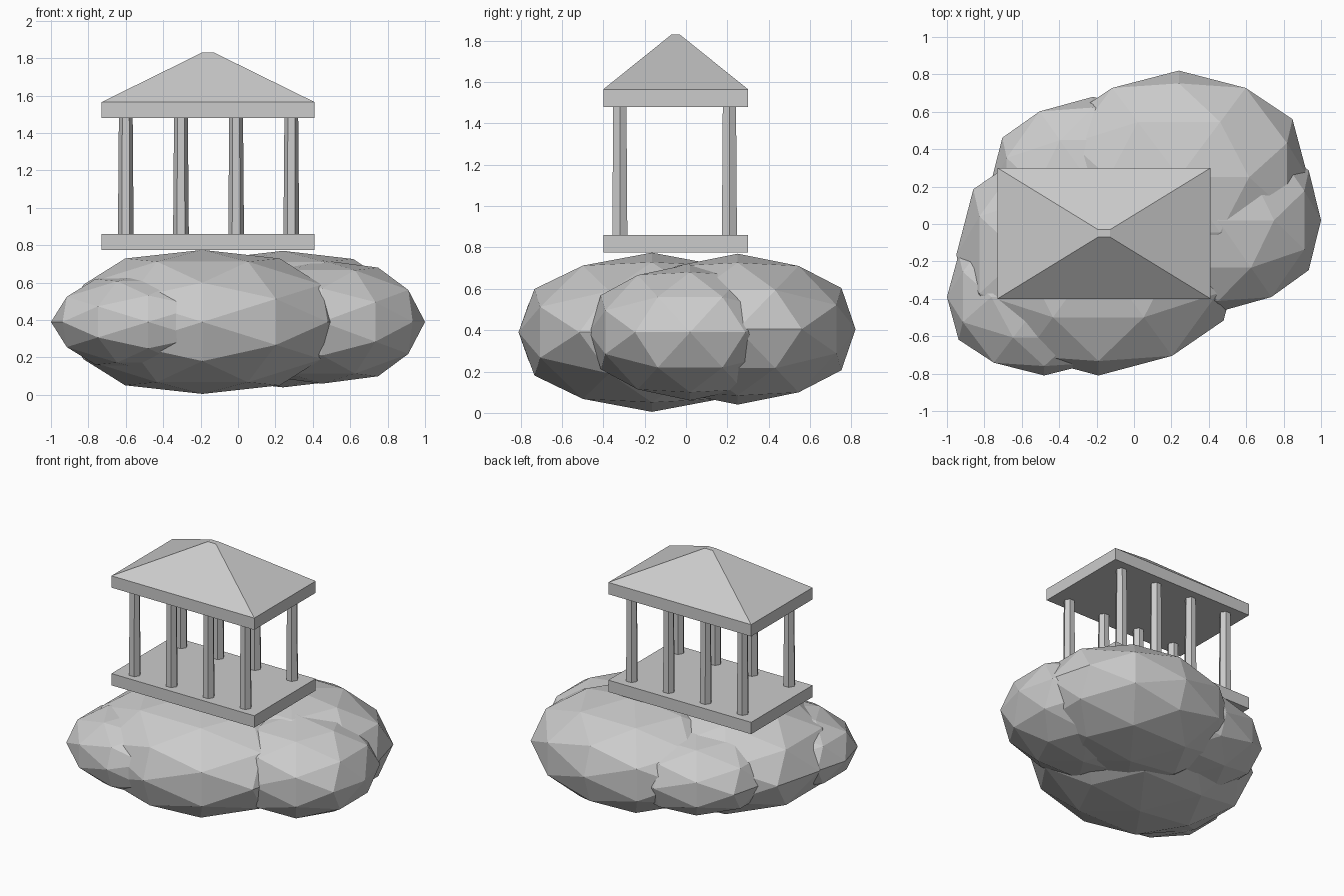
import bpy, bmesh
from math import pi, sqrt
from itertools import product
from mathutils import Matrix, Vector

old = bpy.data.objects.get("Cube")
if old:
    bpy.data.objects.remove(old, do_unlink=True)

stone = bpy.data.materials.new("pale_grey")
stone.use_nodes = True
GREY = (0.6, 0.6, 0.6, 1)
stone.diffuse_color = GREY
stone.node_tree.nodes["Principled BSDF"].inputs["Base Color"].default_value = GREY


def finish(name, bm):
    bmesh.ops.recalc_face_normals(bm, faces=bm.faces)
    mesh = bpy.data.meshes.new(name)
    bm.to_mesh(mesh)
    bm.free()
    mesh.materials.append(stone)
    obj = bpy.data.objects.new(name, mesh)
    bpy.context.collection.objects.link(obj)
    return obj


def frustum(name, sides, center, z0, z1, size0, size1, turn):
    """Upright tapered prism; sizes are (x, y) circumradii at bottom and top."""
    bm = bmesh.new()
    bmesh.ops.create_cone(bm, cap_ends=True, segments=sides, radius1=1, radius2=1,
                          depth=2, matrix=Matrix.Rotation(turn, 4, "Z"))
    for v in bm.verts:
        low = v.co.z < 0
        sx, sy = size0 if low else size1
        v.co = (center[0] + v.co.x * sx, center[1] + v.co.y * sy, z0 if low else z1)
    return finish(name, bm)


def boulder(name, center, radii):
    """Faceted geodesic ellipsoid with its two-fold axes along x, y and z."""
    gold = (1 + sqrt(5)) / 2
    points = set()
    for seed in ((0, gold, 1), (1, 0, 0), (1, gold, gold * gold)):
        for signs in product((1, -1), repeat=3):
            p = [a * b for a, b in zip(seed, signs)]
            for k in range(3):
                q = Vector(p[k:] + p[:k]).normalized()
                points.add(tuple(round(c, 5) + 0.0 for c in q))
    bm = bmesh.new()
    for p in sorted(points):
        bm.verts.new(p)
    bmesh.ops.convex_hull(bm, input=bm.verts)
    # Swell every corner except the six axis tips for a rougher outline
    for v in bm.verts:
        swell = 1 if max(abs(c) for c in v.co) > 0.99 else 1.035
        v.co = [c + a * r * swell for c, a, r in zip(center, v.co, radii)]
    return finish(name, bm)


# Rocky mound
boulder("main_boulder", (-0.19, -0.165, 0.39), (0.76, 0.645, 0.385))
boulder("back_boulder", (0.24, 0.25, 0.405), (0.69, 0.57, 0.365))
boulder("left_boulder", (0.45, 0.02, 0.39), (0.55, 0.49, 0.33))
boulder("right_boulder", (-0.48, -0.39, 0.39), (0.52, 0.42, 0.26))
boulder("back_right_boulder", (-0.22, 0.2, 0.39), (0.55, 0.48, 0.28))

# Pavilion slabs and hipped roof
middle = (-0.16, -0.05)
full = (0.57 * sqrt(2), 0.35 * sqrt(2))
tip = (0.032 * sqrt(2), 0.02 * sqrt(2))
frustum("floor_slab", 4, middle, 0.775, 0.86, full, full, pi / 4)
frustum("cornice", 4, middle, 1.48, 1.565, full, full, pi / 4)
frustum("roof", 4, middle, 1.565, 1.83, full, tip, pi / 4)

# Two rows of four six-sided columns
for row, y in (("front", -0.32), ("back", 0.21)):
    for i in range(4):
        x = -0.6 + i * 0.295
        frustum(f"{row}_column_{i + 1}", 6, (x, y), 0.86, 1.48,
                (0.042, 0.042), (0.037, 0.037), pi / 2)
